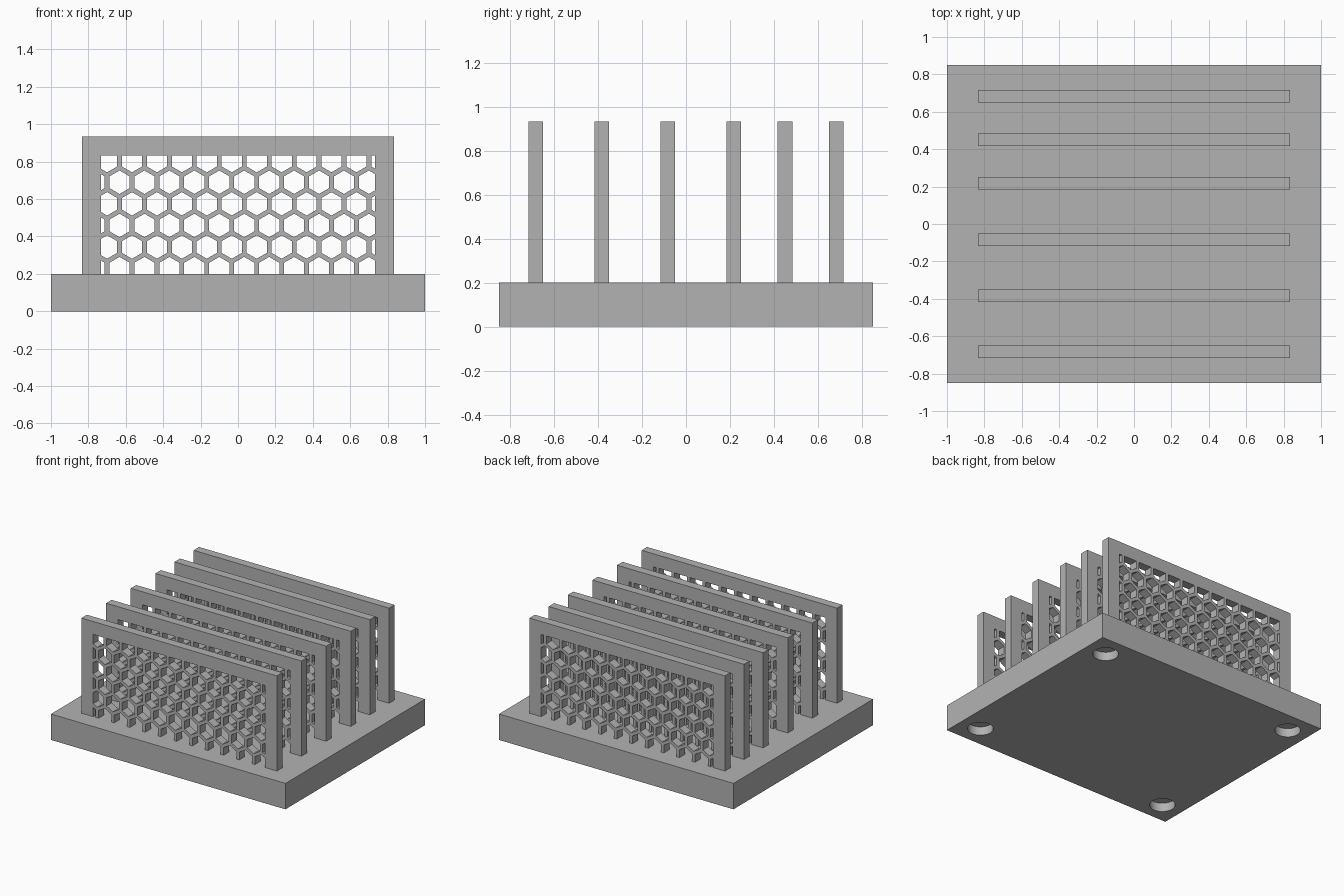
import bpy, bmesh, math
from mathutils import Matrix

if "Cube" in bpy.data.objects:
    bpy.data.objects.remove(bpy.data.objects["Cube"])

U = 1 / 30                                   # design unit
BASE_X, BASE_Y, BASE_Z = 60 * U, 51 * U, 6 * U
FIN_HALF, FIN_TOP, FIN_THICK = 25 * U, 28 * U, 2 * U
OPEN_HALF, OPEN_TOP, OPEN_LOW = 22 * U, 25 * U, BASE_Z - 0.005
PITCH, STRUT = 4 * U, 0.75 * U
FIN_Y = [-20.5, -11.5, -2.5, 6.5, 13.5, 20.5]

grey = bpy.data.materials.new("plain grey")
grey.diffuse_color = (0.45, 0.45, 0.45, 1)
grey.use_nodes = True
grey.node_tree.nodes["Principled BSDF"].inputs["Base Color"].default_value = grey.diffuse_color


def clip(poly, axis, limit, sign):
    """Keep the part of a polygon where sign * coordinate <= sign * limit."""
    out = []
    for a, b in zip(poly, poly[1:] + poly[:1]):
        da, db = sign * (a[axis] - limit), sign * (b[axis] - limit)
        if da <= 0:
            out.append(a)
        if da * db < 0:
            t = da / (da - db)
            out.append((a[0] + t * (b[0] - a[0]), a[1] + t * (b[1] - a[1])))
    return out


def hexagon(cx, cz):
    r = (PITCH - STRUT) / math.sqrt(3)
    return [(cx + r * math.cos(math.radians(30 + 60 * i)),
             cz + r * math.sin(math.radians(30 + 60 * i))) for i in range(6)]


def honeycomb():
    """Hexagonal holes trimmed to the window of a fin."""
    holes = []
    middle = (BASE_Z + OPEN_TOP) / 2
    for row in range(6):
        cz = middle + (2.5 - row) * PITCH * math.sqrt(3) / 2
        shift = -1 * U if row % 2 == 0 else 1 * U
        for k in range(-7, 8):
            p = hexagon(shift + k * PITCH, cz)
            for axis, limit, sign in ((0, OPEN_HALF, 1), (0, -OPEN_HALF, -1),
                                      (1, OPEN_TOP, 1), (1, OPEN_LOW, -1)):
                p = clip(p, axis, limit, sign)
            if len(p) > 2:
                holes.append(p)
    return holes


# Fin: framed plate with a honeycomb window, rooted inside the base
outline = [(-FIN_HALF, 0.15), (FIN_HALF, 0.15), (FIN_HALF, FIN_TOP), (-FIN_HALF, FIN_TOP)]
curve = bpy.data.curves.new("fin_profile", 'CURVE')
curve.dimensions = '2D'
curve.fill_mode = 'BOTH'
curve.extrude = FIN_THICK / 2
for pts in [outline] + honeycomb():
    s = curve.splines.new('POLY')
    s.points.add(len(pts) - 1)
    for sp, (x, z) in zip(s.points, pts):
        sp.co = (x, z, 0, 1)
    s.use_cyclic_u = True
profile = bpy.data.objects.new("fin_profile", curve)
bpy.context.collection.objects.link(profile)
bpy.context.view_layer.update()
deps = bpy.context.evaluated_depsgraph_get()
fin_mesh = bpy.data.meshes.new_from_object(profile.evaluated_get(deps))
bpy.data.objects.remove(profile)
fin_mesh.transform(Matrix.Rotation(math.pi / 2, 4, 'X'))
fin_mesh.shade_flat()
fin_mesh.materials.clear()
fin_mesh.materials.append(grey)
for i, y in enumerate(FIN_Y):
    fin = bpy.data.objects.new(f"honeycomb_fin_{i + 1}", fin_mesh)
    fin.location.y = y * U
    bpy.context.collection.objects.link(fin)

# Base slab
bpy.ops.mesh.primitive_cube_add(size=1, location=(0, 0, BASE_Z / 2))
base = bpy.context.object
base.name = "base"
base.scale = (BASE_X, BASE_Y, BASE_Z)
bpy.ops.object.transform_apply(location=True, scale=True)
base.data.materials.append(grey)

# Round pockets under the four corners
bm = bmesh.new()
for sx in (-1, 1):
    for sy in (-1, 1):
        bmesh.ops.create_cone(bm, cap_ends=True, segments=48, radius1=0.09, radius2=0.09,
                              depth=4 * U, matrix=Matrix.Translation(
                                  (sx * (BASE_X / 2 - 5 * U), sy * (BASE_Y / 2 - 5 * U), 0)))
cut_mesh = bpy.data.meshes.new("pocket_cutter")
bm.to_mesh(cut_mesh)
bm.free()
cut_mesh.materials.append(grey)
cutter = bpy.data.objects.new("pocket_cutter", cut_mesh)
bpy.context.collection.objects.link(cutter)
cutter.hide_render = True
cutter.display_type = 'WIRE'
mod = base.modifiers.new("pockets", 'BOOLEAN')
mod.operation = 'DIFFERENCE'
mod.solver = 'EXACT'
mod.object = cutter
